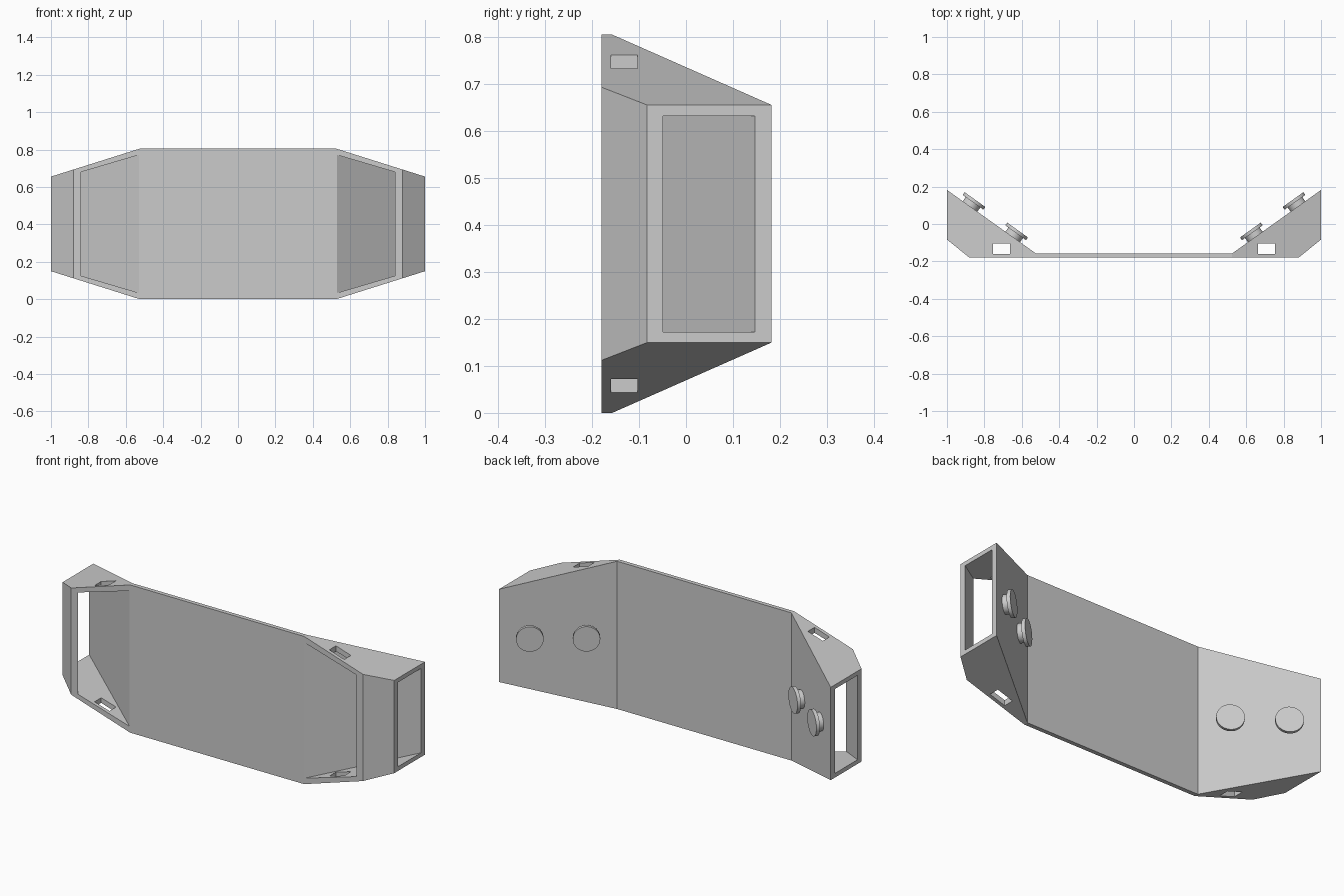
import bpy, bmesh, math
from mathutils import Vector

cube = bpy.data.objects.get("Cube")
if cube:
    bpy.data.objects.remove(cube, do_unlink=True)

MID = 0.4025      # height of the mirror plane between top and bottom
FOLD = 0.525      # where the centre panel meets each wing

grey = bpy.data.materials.new("plain grey")
grey.use_nodes = True
grey.diffuse_color = (0.6, 0.6, 0.6, 1)
grey.node_tree.nodes["Principled BSDF"].inputs["Base Color"].default_value = (0.6, 0.6, 0.6, 1)


def prism(name, plan, half):
    """Solid over a plan outline; half(x) is the half height at x."""
    bm = bmesh.new()
    low = [bm.verts.new((x, y, MID - half(x))) for x, y in plan]
    high = [bm.verts.new((x, y, MID + half(x))) for x, y in plan]
    bm.faces.new(low)
    bm.faces.new(high)
    for i in range(len(plan)):
        j = (i + 1) % len(plan)
        bm.faces.new((low[i], low[j], high[j], high[i]))
    bmesh.ops.recalc_face_normals(bm, faces=bm.faces)
    mesh = bpy.data.meshes.new(name)
    bm.to_mesh(mesh)
    bm.free()
    mesh.materials.append(grey)
    obj = bpy.data.objects.new(name, mesh)
    bpy.context.collection.objects.link(obj)
    return obj


def cut(obj, cutters):
    """Subtract the cutters, bake the result and remove them."""
    for c in cutters:
        mod = obj.modifiers.new("cut", 'BOOLEAN')
        mod.operation, mod.solver, mod.object = 'DIFFERENCE', 'EXACT', c
    bpy.context.view_layer.update()
    graph = bpy.context.evaluated_depsgraph_get()
    mesh = bpy.data.meshes.new_from_object(obj.evaluated_get(graph))
    obj.modifiers.clear()
    obj.data = mesh
    for c in cutters:
        bpy.data.objects.remove(c, do_unlink=True)


def outer(x):
    return MID - 0.315 * (abs(x) - FOLD)


def inner(x):
    return 0.37 - 0.295 * (abs(x) - FOLD)


def cylinder(name, radius, depth, centre, axis):
    bpy.ops.mesh.primitive_cylinder_add(vertices=48, radius=radius, depth=depth, location=centre)
    obj = bpy.context.object
    obj.name = name
    obj.rotation_euler = axis.to_track_quat('Z', 'Y').to_euler()
    obj.data.materials.append(grey)
    bpy.ops.object.shade_smooth_by_angle(angle=math.radians(35))


# Centre panel
prism("centre_panel", [(-FOLD, -0.18), (FOLD, -0.18), (FOLD, -0.157), (-FOLD, -0.157)],
      lambda x: MID)

for side, s in (("left", 1), ("right", -1)):
    # Hollow wing, open to the front and to the side
    wing = prism(side + "_wing", [(s * x, y) for x, y in (
        (FOLD, -0.18), (0.88, -0.18), (1, -0.083), (1, 0.182), (FOLD, -0.157))], outer)
    cavity = prism("cavity_cutter", [(s * x, y) for x, y in (
        (0.528, -0.18), (0.528, -0.3), (0.84, -0.3), (0.84, -0.18),
        (1, -0.049), (1.05, -0.049), (1.05, 0.147), (1, 0.147))], inner)
    # Slot through the top and bottom walls
    slot = prism("slot_cutter", [(s * x, y) for x, y in (
        (0.663, -0.16), (0.753, -0.16), (0.753, -0.103), (0.663, -0.103))], lambda x: 0.6)
    cut(wing, [cavity, slot])

    # Flanged pegs on the slanted back wall
    start, end = Vector((s * FOLD, -0.157, MID)), Vector((s, 0.182, MID))
    along = (end - start).normalized()
    out = Vector((-s * abs(along.y), abs(along.x), 0))
    for place, t in (("inner", 0.26), ("outer", 0.74)):
        base = start.lerp(end, t)
        cylinder(f"{side}_{place}_peg_stem", 0.048, 0.036, base + out * 0.014, out)
        cylinder(f"{side}_{place}_peg_head", 0.068, 0.018, base + out * 0.036, out)
